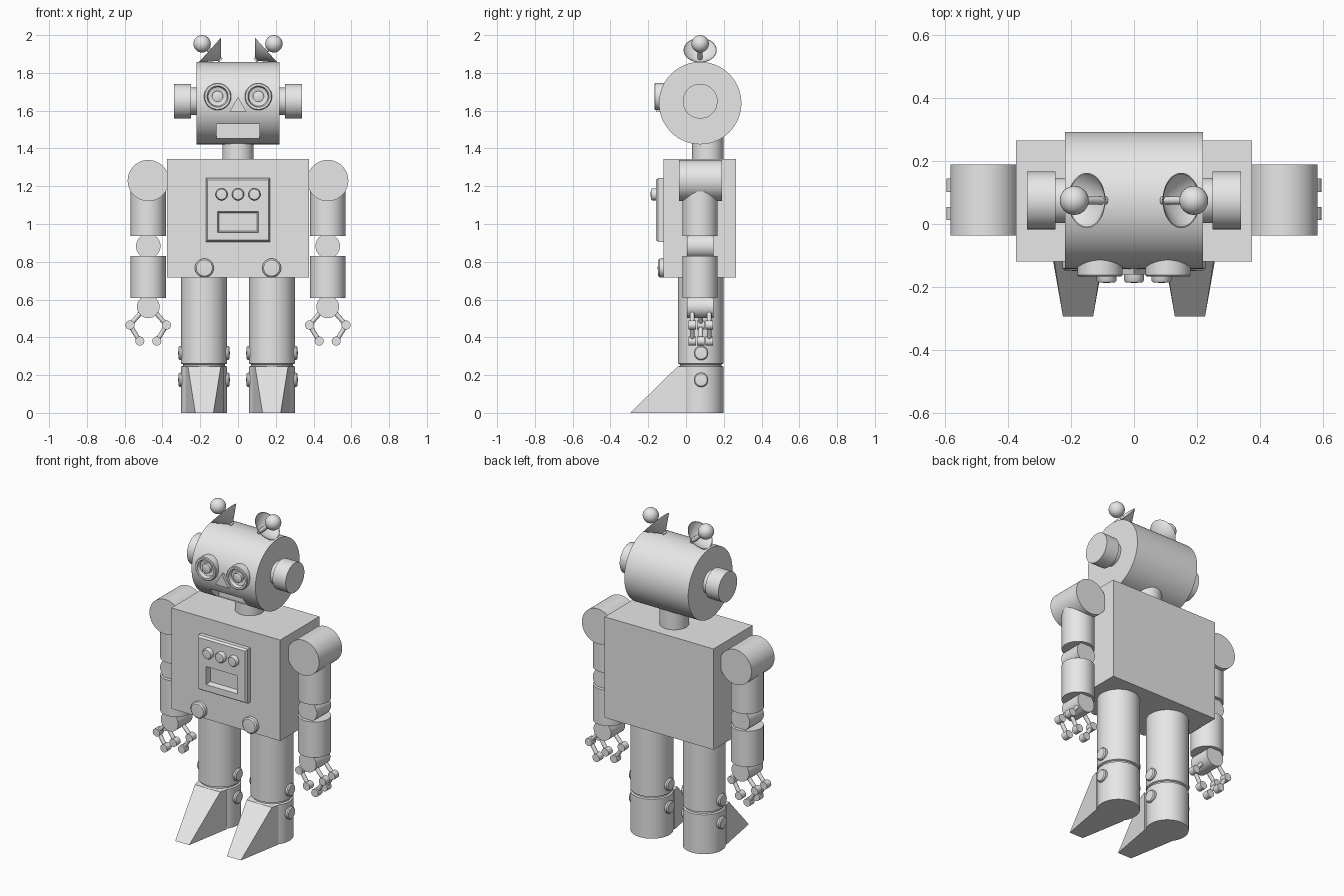
import bpy, bmesh, math
from mathutils import Vector

if "Cube" in bpy.data.objects:
    bpy.data.objects.remove(bpy.data.objects["Cube"])

metal = bpy.data.materials.new("grey metal")
metal.diffuse_color = (0.8, 0.8, 0.8, 1)
metal.use_nodes = True
metal.node_tree.nodes["Principled BSDF"].inputs["Base Color"].default_value = metal.diffuse_color

X, Y, Z = Vector((1, 0, 0)), Vector((0, 1, 0)), Vector((0, 0, 1))
FRONT = -Y
CY = 0.075  # depth centre shared by head, arms and legs


def finish(name, bm):
    bmesh.ops.recalc_face_normals(bm, faces=bm.faces[:])
    me = bpy.data.meshes.new(name)
    bm.to_mesh(me)
    bm.free()
    ob = bpy.data.objects.new(name, me)
    me.materials.append(metal)
    bpy.context.collection.objects.link(ob)
    bpy.ops.object.select_all(action='DESELECT')
    ob.select_set(True)
    bpy.context.view_layer.objects.active = ob
    bpy.ops.object.shade_smooth_by_angle(angle=math.radians(35))
    return ob


def lathe(name, profile, loc, axis=Z, n=48):
    """Revolve (radius, height) points around an axis starting at loc."""
    bm = bmesh.new()
    q = axis.to_track_quat('Z', 'Y')
    rings = []
    for r, h in profile:
        count = 1 if r == 0 else n
        rings.append([bm.verts.new(Vector(loc) + q @ Vector(
            (r * math.cos(2 * math.pi * i / n), r * math.sin(2 * math.pi * i / n), h)))
            for i in range(count)])
    for a, b in zip(rings, rings[1:]):
        for i in range(n):
            j = (i + 1) % n
            if len(a) == 1:
                bm.faces.new((a[0], b[i], b[j]))
            elif len(b) == 1:
                bm.faces.new((a[i], a[j], b[0]))
            else:
                bm.faces.new((a[i], a[j], b[j], b[i]))
    return finish(name, bm)


def rod(name, a, b, r, n=48):
    d = Vector(b) - Vector(a)
    return lathe(name, [(0, 0), (r, 0), (r, d.length), (0, d.length)], a, d.normalized(), n)


def knob(name, loc, axis, r, h):
    """Short button with a softly domed cap."""
    return lathe(name, [(0, 0), (r, 0), (r, h * 0.75), (r * 0.85, h * 0.93), (0, h)], loc, axis, 32)


def ball(name, loc, r):
    bm = bmesh.new()
    bmesh.ops.create_uvsphere(bm, u_segments=32, v_segments=16, radius=r)
    bmesh.ops.translate(bm, verts=bm.verts[:], vec=loc)
    return finish(name, bm)


def frustum(name, back, front):
    """Join two same-sized point loops into a closed solid."""
    bm = bmesh.new()
    a = [bm.verts.new(p) for p in back]
    b = [bm.verts.new(p) for p in front]
    bm.faces.new(a)
    bm.faces.new(b)
    for i in range(len(a)):
        j = (i + 1) % len(a)
        bm.faces.new((a[i], a[j], b[j], b[i]))
    return finish(name, bm)


def rect(hx, z0, z1, y, cx=0):
    return [(cx - hx, y, z0), (cx + hx, y, z0), (cx + hx, y, z1), (cx - hx, y, z1)]


def cut(ob, cutter):
    mod = ob.modifiers.new("recess", 'BOOLEAN')
    mod.operation = 'DIFFERENCE'
    mod.solver = 'EXACT'
    mod.object = cutter
    bpy.ops.object.select_all(action='DESELECT')
    ob.select_set(True)
    bpy.context.view_layer.objects.active = ob
    bpy.ops.object.modifier_apply(modifier=mod.name)
    bpy.data.objects.remove(cutter)
    bpy.ops.object.shade_smooth_by_angle(angle=math.radians(35))


# Head drum with a recessed mouth
head = rod("head", (-0.22, CY, 1.64), (0.22, CY, 1.64), 0.218, 96)
cut(head, frustum("mouth_cutter", rect(0.113, 1.453, 1.53, -0.025), rect(0.113, 1.453, 1.53, -0.3)))

# Nose and neck
frustum("nose", [(-0.045, -0.1, 1.595), (0.045, -0.1, 1.595), (0, -0.1, 1.672)],
        [(-0.045, -0.16, 1.595), (0.045, -0.16, 1.595), (0, -0.16, 1.672)])
rod("neck", (0, 0.115, 1.33), (0, 0.115, 1.5), 0.083)

# Torso
frustum("torso", rect(0.375, 0.717, 1.345, 0.265), rect(0.375, 0.717, 1.345, -0.12))

# Chest panel with bevelled rim, sunken window and three buttons
panel = frustum("chest_panel", rect(0.17, 0.905, 1.243, -0.11), rect(0.17, 0.905, 1.243, -0.147))
bm = bmesh.new()
bm.from_mesh(panel.data)
bm.faces.ensure_lookup_table()
face = min(bm.faces, key=lambda f: f.calc_center_median().y)
bmesh.ops.inset_region(bm, faces=[face], thickness=0.013, depth=0.013)
bm.to_mesh(panel.data)
bm.free()
cut(panel, frustum("window_cutter", rect(0.1, 0.962, 1.058, -0.128), rect(0.112, 0.95, 1.07, -0.175)))
for x in (-0.087, 0, 0.087):
    knob("chest_button", (x, -0.15, 1.157), FRONT, 0.032, 0.038)

for s in (-1, 1):
    # Eyes: rimmed dishes with a pupil stub
    lathe("eye", [(0, 0), (0.072, 0), (0.072, 0.107), (0.068, 0.111), (0.056, 0.111),
                  (0.05, 0.09), (0.029, 0.085), (0.029, 0.105), (0.024, 0.108), (0, 0.108)],
          (s * 0.108, -0.056, 1.675), FRONT)

    # Side ear discs
    rod("ear_mount", (s * 0.2, CY, 1.65), (s * 0.26, CY, 1.65), 0.072)
    rod("ear_disc", (s * 0.25, CY, 1.65), (s * 0.34, CY, 1.65), 0.092)

    # Antenna dish facing outward and up, with stem and ball
    axis = Vector((s * 0.74, 0, 0.67)).normalized()
    rim = Vector((s * 0.15, CY, 1.92))
    lathe("antenna_dish", [(0, 0), (0.088, 0.082), (0.084, 0.082), (0, 0.008)],
          rim - axis * 0.082, axis)
    tip = Vector((s * 0.19, CY, 1.954))
    rod("antenna_stem", rim - axis * 0.08, tip, 0.013, 16)
    ball("antenna_ball", tip, 0.046)

    # Lower torso knobs
    knob("hip_knob", (s * 0.178, -0.11, 0.767), FRONT, 0.05, 0.04)

    # Arm: barrel shoulder, sleeves, barrel elbow and wrist
    ax = s * 0.475
    rod("shoulder", (ax, -0.037, 1.23), (ax, 0.19, 1.23), 0.109, 64)
    rod("upper_arm", (ax, CY, 0.937), (ax, CY, 1.22), 0.093)
    rod("elbow", (ax, 0.005, 0.883), (ax, 0.145, 0.883), 0.065)
    rod("forearm", (ax, CY, 0.608), (ax, CY, 0.83), 0.093)
    rod("wrist", (ax, 0.005, 0.562), (ax, 0.145, 0.562), 0.06)

    # Two outer fingers and one inner thumb
    for side, y in ((s, 0.033), (s, 0.123), (-s, 0.078)):
        root = (ax + side * 0.04, y, 0.53)
        knuckle = Vector((ax + side * 0.097, y, 0.465))
        end = Vector((ax + side * 0.045, y, 0.38))
        rod("finger_link", root, knuckle, 0.012, 16)
        rod("fingertip_link", knuckle, end, 0.012, 16)
        for p in (knuckle, end):
            rod("finger_joint", p - Y * 0.021, p + Y * 0.021, 0.024, 24)

    # Leg with an ankle groove
    lx, r = s * 0.18, 0.121
    lathe("leg", [(0, 0), (r, 0), (r, 0.245), (r - 0.01, 0.249), (r - 0.01, 0.257),
                  (r, 0.261), (r, 0.73), (0, 0.73)], (lx, 0.078, 0), Z, 64)
    for side in (-1, 1):
        for z in (0.317, 0.175):
            knob("ankle_bolt", (lx + side * 0.1, 0.08, z), X * side, 0.038, 0.037)

    # Wedge foot tapering to the toe
    fx = s * 0.178
    frustum("foot", rect(0.1, 0, 0.245, 0.0, fx),
            [(fx - 0.048, -0.295, 0), (fx + 0.048, -0.295, 0),
             (fx + 0.087, -0.045, 0.245), (fx - 0.087, -0.045, 0.245)])
